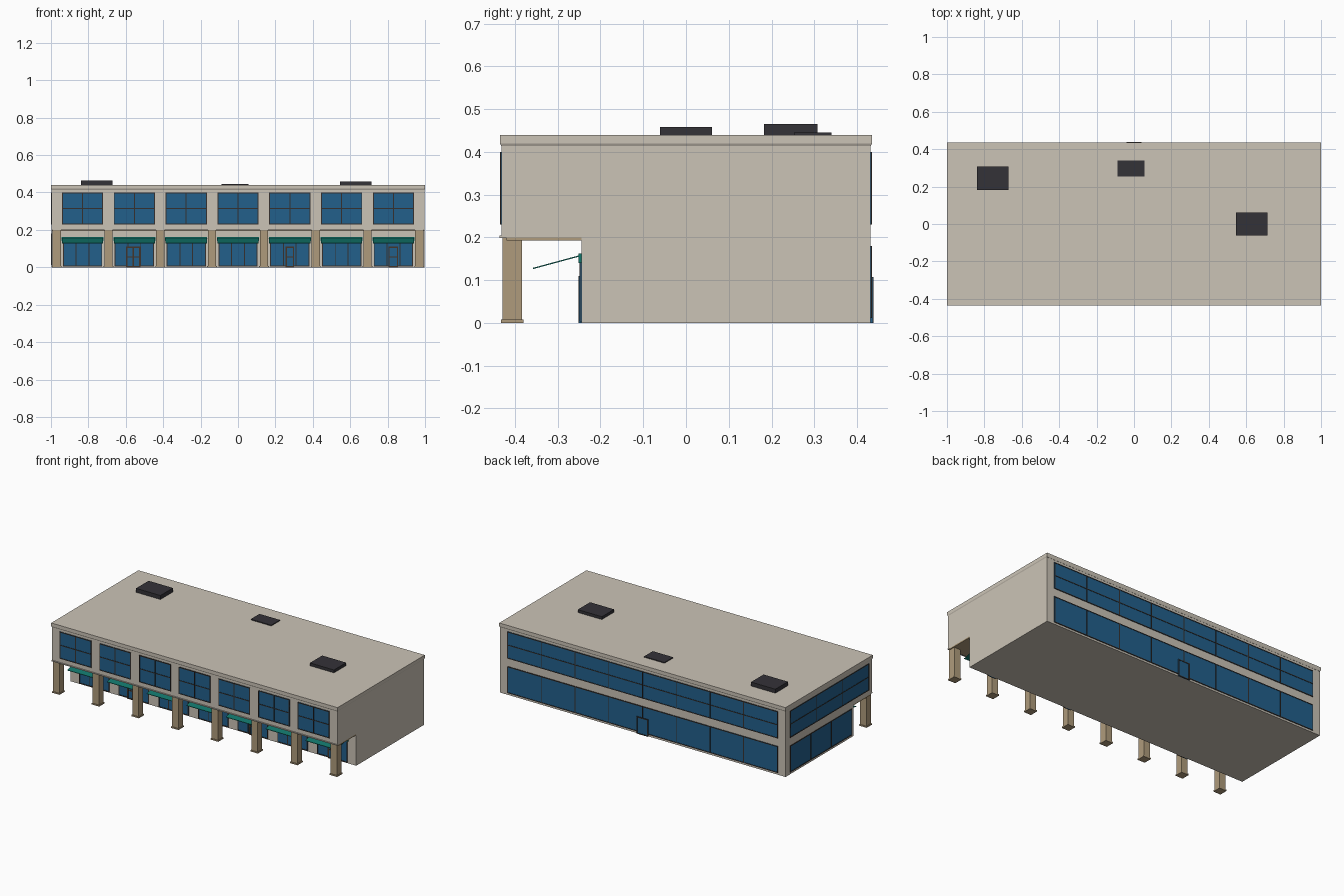
import bpy, bmesh
from mathutils import Vector

cube = bpy.data.objects.get("Cube")
if cube:
    bpy.data.objects.remove(cube, do_unlink=True)


def material(name, rgb):
    m = bpy.data.materials.new(name)
    m.use_nodes = True
    m.diffuse_color = (*rgb, 1)
    m.node_tree.nodes["Principled BSDF"].inputs["Base Color"].default_value = (*rgb, 1)
    return m


CREAM = material("cream render", (0.60, 0.55, 0.47))
TAN = material("tan stone", (0.43, 0.33, 0.20))
GLASS = material("blue glass", (0.016, 0.115, 0.26))
FRAME = material("dark frame", (0.035, 0.03, 0.028))
UNIT = material("charcoal metal", (0.034, 0.032, 0.039))
GREEN = material("green canvas", (0.006, 0.18, 0.145))
WOOD = material("brown door frame", (0.06, 0.035, 0.022))


def finish(bm, name, mats):
    bmesh.ops.recalc_face_normals(bm, faces=bm.faces)
    mesh = bpy.data.meshes.new(name)
    bm.to_mesh(mesh)
    bm.free()
    for m in mats:
        mesh.materials.append(m)
    obj = bpy.data.objects.new(name, mesh)
    bpy.context.collection.objects.link(obj)
    return obj


def add_box(bm, lo, hi, index=0):
    lo, hi = Vector(lo), Vector(hi)
    verts = bmesh.ops.create_cube(bm, size=1)["verts"]
    for v in verts:
        v.co = (lo + hi) / 2 + v.co * (hi - lo)
    for f in {f for v in verts for f in v.link_faces}:
        f.material_index = index


def box(name, lo, hi, mat):
    bm = bmesh.new()
    add_box(bm, lo, hi)
    return finish(bm, name, [mat])


def prism(name, profile, x0, x1, mat):
    """Extrude a (y, z) profile along x."""
    bm = bmesh.new()
    face = bm.faces.new([bm.verts.new((x0, y, z)) for y, z in profile])
    new = bmesh.ops.extrude_face_region(bm, geom=[face])["geom"]
    for v in new:
        if isinstance(v, bmesh.types.BMVert):
            v.co.x = x1
    return finish(bm, name, [mat])


def glazing(name, side, wall, u0, u1, z0, z1, cols, rows, frame=FRAME, out=0.002, bar=0.005):
    """Glass plate with frame bars on a wall; side is the outward axis."""
    bm = bmesh.new()
    sign = -1 if side[0] == "-" else 1

    def put(a, b, c, d, depth, index):
        w0, w1 = sorted((wall - sign * 0.001, wall + sign * depth))
        if side[1] == "y":
            add_box(bm, (a, w0, c), (b, w1, d), index)
        else:
            add_box(bm, (w0, a, c), (w1, b, d), index)

    put(u0, u1, z0, z1, out, 0)
    for i in range(cols + 1):
        u = u0 + (u1 - u0 - bar) * i / cols
        put(u, u + bar, z0, z1, out + 0.002, 1)
    for j in range(rows + 1):
        z = z0 + (z1 - z0 - bar) * j / rows
        put(u0, u1, z, z + bar, out + 0.0018, 1)
    return finish(bm, name, [GLASS, frame])


FRONT, SHOP, BACK, SIDE = -0.431, -0.245, 0.431, 0.997
BAY = 0.277

# Main body with a recessed ground floor
prism("building_body", [(SHOP, 0), (BACK, 0), (BACK, 0.42), (FRONT, 0.42),
                        (FRONT, 0.2), (SHOP, 0.2)], -SIDE, SIDE, CREAM)

# Roof cap with a sloped underside
bm = bmesh.new()
rings = []
for inset, z in ((0.003, 0.414), (0, 0.42), (0, 0.44)):
    x, y = 1 - inset, 0.435 - inset
    rings.append([bm.verts.new((sx * x, sy * y, z))
                  for sx, sy in ((-1, -1), (1, -1), (1, 1), (-1, 1))])
for a, b in zip(rings, rings[1:]):
    for i in range(4):
        j = (i + 1) % 4
        bm.faces.new((a[i], a[j], b[j], b[i]))
bm.faces.new(rings[0])
bm.faces.new(rings[-1])
finish(bm, "roof_cap", [CREAM])

# Arcade soffit and ledge
box("arcade_soffit", (-SIDE, -0.42, 0.193), (SIDE, SHOP, 0.201), TAN)
box("front_ledge", (-SIDE, -0.436, 0.199), (SIDE, -0.42, 0.205), CREAM)

# Arcade columns on small plinths
for k in range(8):
    x = (k - 3.5) * BAY
    bm = bmesh.new()
    add_box(bm, (x - 0.022, -0.429, 0), (x + 0.022, -0.384, 0.2))
    add_box(bm, (x - 0.026, -0.433, 0), (x + 0.026, -0.38, 0.008))
    finish(bm, f"column_{k + 1}", [TAN])

# Front bays: upper window, shop window, awning
for k in range(7):
    x = (k - 3) * BAY
    n = k + 1
    glazing(f"upper_window_{n}", "-y", FRONT, x - 0.11, x + 0.11, 0.23, 0.4, 2, 2)
    glazing(f"shop_window_{n}", "-y", SHOP, x - 0.105, x + 0.105, 0.004, 0.15, 3, 1)
    prism(f"awning_{n}", [(-0.358, 0.126), (-0.247, 0.156), (-0.247, 0.159), (-0.358, 0.129)],
          x - 0.11, x + 0.11, GREEN)
    box(f"awning_head_{n}", (x - 0.112, -0.251, 0.14), (x + 0.112, SHOP, 0.162), GREEN)

# Shop doors
for n, (x, half, leaves) in enumerate(((-0.56, 0.038, 2), (0.277, 0.023, 1), (0.83, 0.026, 1))):
    glazing(f"shop_door_{n + 1}", "-y", SHOP, x - half, x + half, 0, 0.11, leaves, 2,
            WOOD, 0.005, 0.007)

# Ribbon windows on the back and the right-hand side
glazing("back_upper_ribbon", "+y", BACK, -0.945, 0.945, 0.23, 0.4, 8, 2)
glazing("back_lower_ribbon", "+y", BACK, -0.945, 0.945, 0.012, 0.18, 8, 1)
glazing("back_door", "+y", BACK, -0.04, 0.04, 0, 0.108, 1, 1, FRAME, 0.005, 0.006)
glazing("side_upper_ribbon", "-x", -SIDE, -0.4, 0.385, 0.23, 0.4, 3, 2, out=0.001)
glazing("side_lower_ribbon", "-x", -SIDE, -0.23, 0.385, 0.012, 0.18, 3, 1, out=0.001)

# Rooftop units
box("roof_unit_large", (-0.84, 0.183, 0.438), (-0.67, 0.308, 0.465), UNIT)
box("roof_unit_small", (-0.088, 0.253, 0.438), (0.055, 0.34, 0.445), UNIT)
box("roof_unit_medium", (0.545, -0.061, 0.438), (0.713, 0.061, 0.458), UNIT)
